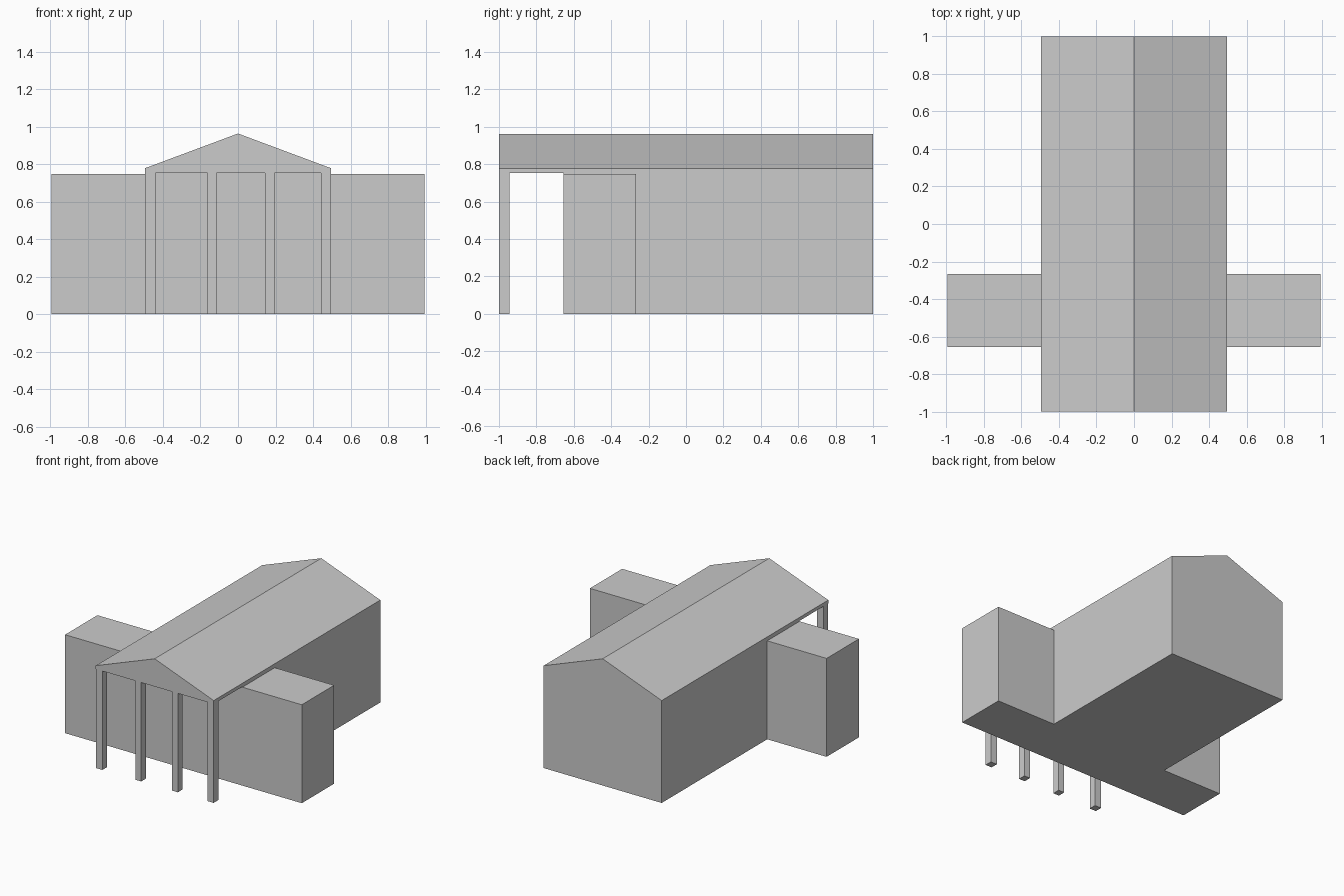
import bpy, bmesh

if "Cube" in bpy.data.objects:
    bpy.data.objects.remove(bpy.data.objects["Cube"])

HALF_W, WING_X = 0.496, 0.995
WALL_Y, BEAM_Z, EAVE_Z, RIDGE_Z = -0.655, 0.752, 0.778, 0.963


def finish(bm, name):
    bmesh.ops.recalc_face_normals(bm, faces=bm.faces)
    me = bpy.data.meshes.new(name)
    bm.to_mesh(me)
    bm.free()
    ob = bpy.data.objects.new(name, me)
    bpy.context.scene.collection.objects.link(ob)
    return ob


def extrude(name, points, depth):
    """Solid made by sweeping a flat outline along a vector."""
    bm = bmesh.new()
    face = bm.faces.new([bm.verts.new(p) for p in points])
    res = bmesh.ops.extrude_face_region(bm, geom=[face], use_keep_orig=True)
    verts = [g for g in res["geom"] if isinstance(g, bmesh.types.BMVert)]
    bmesh.ops.translate(bm, verts=verts, vec=depth)
    return finish(bm, name)


def box(name, x0, x1, y0, y1, z0, z1):
    return extrude(name, [(x0, y0, z0), (x1, y0, z0), (x1, y1, z0), (x0, y1, z0)],
                   (0, 0, z1 - z0))


# Gabled hall running the full length
outline = [(-HALF_W, 0), (HALF_W, 0), (HALF_W, EAVE_Z), (0, RIDGE_Z), (-HALF_W, EAVE_Z)]
hall = extrude("gabled_hall", [(x, -1, z) for x, z in outline], (0, 2, 0))

# Open porch carved out below the roof at the front
void = box("porch_cutter", -1.2, 1.2, -1.2, WALL_Y, -0.2, BEAM_Z)
void.hide_render = True
void.hide_set(True)
cut = hall.modifiers.new("porch", "BOOLEAN")
cut.operation = "DIFFERENCE"
cut.solver = "EXACT"
cut.object = void

# Flat-roofed side wings, mirrored
wings = box("side_wings", HALF_W, WING_X, WALL_Y, -0.267, 0, 0.748)
mirror = wings.modifiers.new("mirror", "MIRROR")
mirror.use_axis[0] = True

# Square porch columns
for i, (x0, x1) in enumerate([(-0.495, -0.441), (-0.163, -0.114),
                              (0.145, 0.194), (0.442, 0.495)]):
    box(f"porch_column_{i + 1}", x0, x1, -0.999, -0.943, 0, BEAM_Z)
